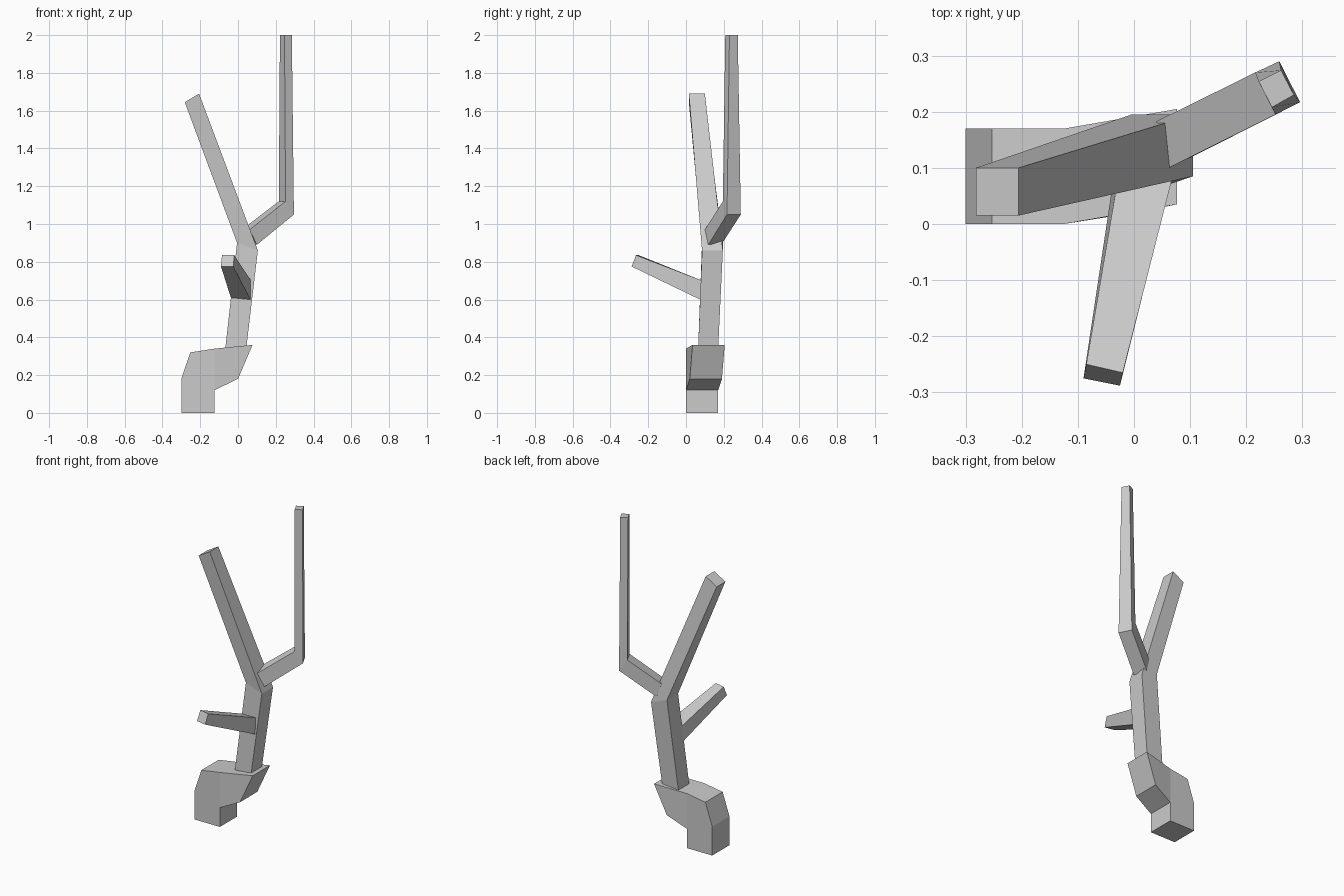
import bpy
import bmesh

cube = bpy.data.objects.get("Cube")
if cube:
    bpy.data.objects.remove(cube, do_unlink=True)

bark = bpy.data.materials.new("bark grey")
bark.use_nodes = True
GREY = (0.6, 0.6, 0.6, 1)
bark.diffuse_color = GREY
bark.node_tree.nodes["Principled BSDF"].inputs["Base Color"].default_value = GREY


def finish(name, bm):
    bmesh.ops.recalc_face_normals(bm, faces=bm.faces)
    mesh = bpy.data.meshes.new(name)
    bm.to_mesh(mesh)
    bm.free()
    mesh.materials.append(bark)
    obj = bpy.data.objects.new(name, mesh)
    bpy.context.collection.objects.link(obj)
    return obj


def limb(name, *rings):
    """Skin a chain of four-cornered sections and cap both ends."""
    bm = bmesh.new()
    loops = [[bm.verts.new(p) for p in ring] for ring in rings]
    for a, b in zip(loops, loops[1:]):
        for i in range(4):
            j = (i + 1) % 4
            bm.faces.new((a[i], a[j], b[j], b[i]))
    bm.faces.new(loops[0])
    bm.faces.new(loops[-1])
    return finish(name, bm)


def section(left, right, front, back):
    """Section with (x, z) left and right edges spanning front to back."""
    (xl, zl), (xr, zr) = left, right
    return [(xl, front, zl), (xr, front, zr), (xr, back, zr), (xl, back, zl)]


# Crooked base: side profile (x, z, y shift) given depth
profile = [(-0.30, 0, 0), (-0.125, 0, 0), (-0.125, 0.12, 0), (0, 0.18, 0.02),
           (0.077, 0.36, 0.035), (-0.125, 0.34, 0), (-0.253, 0.32, 0), (-0.30, 0.18, 0)]
DEPTH = 0.17
bm = bmesh.new()
front = [bm.verts.new((x, y, z)) for x, z, y in profile]
back = [bm.verts.new((x, y + DEPTH, z)) for x, z, y in profile]
for side in (front, back):
    bm.faces.new([side[i] for i in (0, 1, 2, 5, 6, 7)])
    bm.faces.new(side[2:6])
for i in range(8):
    j = (i + 1) % 8
    bm.faces.new((front[i], front[j], back[j], back[i]))
finish("crooked_base", bm)

# Trunk bending into the long left-leaning branch
limb("trunk_and_long_branch",
     section((-0.068, 0.335), (0.043, 0.335), 0.064, 0.17),
     section((-0.005, 0.90), (0.105, 0.86), 0.085, 0.195),
     section((-0.282, 1.645), (-0.206, 1.69), 0.015, 0.10))

# Short branch reaching forward
limb("front_twig",
     [(-0.036, 0.085, 0.605), (0.068, 0.085, 0.595), (0.069, 0.085, 0.70), (-0.028, 0.085, 0.70)],
     [(-0.09, -0.275, 0.775), (-0.025, -0.288, 0.775),
      (-0.02, -0.265, 0.835), (-0.085, -0.25, 0.835)])

# Elbowed branch rising to the highest tip
limb("elbow_branch",
     [(0.04, 0.183, 0.985), (0.068, 0.193, 0.90), (0.10, 0.118, 0.89), (0.062, 0.10, 0.97)],
     [(0.216, 0.27, 1.12), (0.259, 0.29, 1.05), (0.296, 0.217, 1.05), (0.252, 0.195, 1.12)],
     [(0.222, 0.254, 2), (0.262, 0.274, 2), (0.285, 0.23, 2), (0.246, 0.208, 2)])
